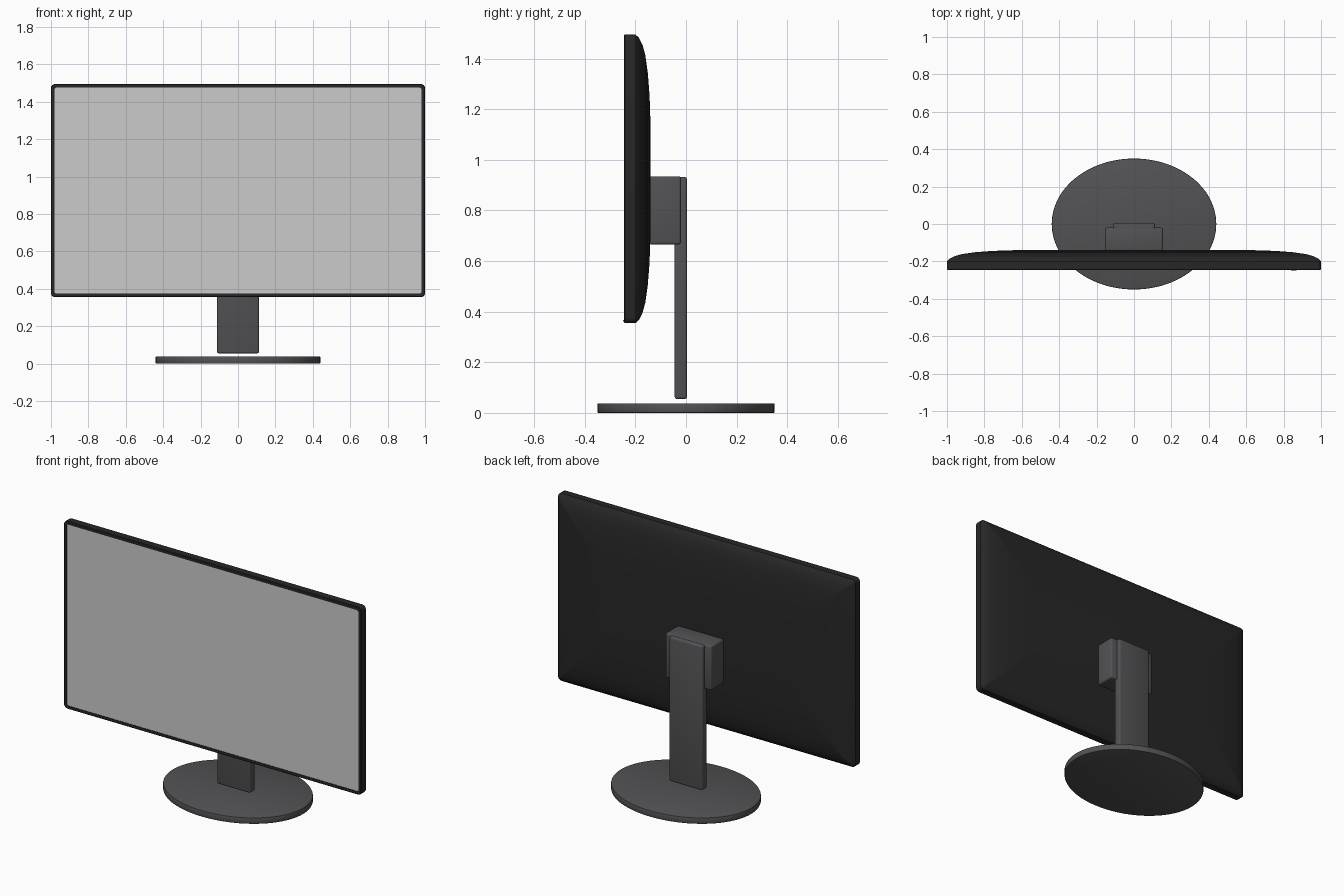
import bpy, bmesh, math

cube = bpy.data.objects.get("Cube")
if cube:
    bpy.data.objects.remove(cube)


def material(name, value):
    m = bpy.data.materials.new(name)
    m.use_nodes = True
    col = (*value, 1)
    m.diffuse_color = col
    b = m.node_tree.nodes["Principled BSDF"]
    b.inputs["Base Color"].default_value = col
    b.inputs["Roughness"].default_value = 0.6
    return m


black = material("black plastic", (0.02, 0.02, 0.02))
grey = material("dark grey plastic", (0.085, 0.083, 0.088))
glass = material("light grey screen", (0.6, 0.6, 0.6))


def finish(name, bm, mats):
    bmesh.ops.recalc_face_normals(bm, faces=bm.faces)
    mesh = bpy.data.meshes.new(name)
    bm.to_mesh(mesh)
    bm.free()
    for m in mats:
        mesh.materials.append(m)
    ob = bpy.data.objects.new(name, mesh)
    bpy.context.collection.objects.link(ob)
    bpy.ops.object.select_all(action="DESELECT")
    ob.select_set(True)
    bpy.context.view_layer.objects.active = ob
    bpy.ops.object.shade_smooth_by_angle(angle=math.radians(35))
    return ob


def rounded_rect(hw, hh, r, steps=5):
    """Outline of a rectangle with rounded corners."""
    pts = []
    for k, (sx, sz) in enumerate(((1, 1), (-1, 1), (-1, -1), (1, -1))):
        for i in range(steps):
            a = math.pi / 2 * (k + i / (steps - 1))
            pts.append((sx * (hw - r) + r * math.cos(a), sz * (hh - r) + r * math.sin(a)))
    return pts


def box(name, x, y, z, mat, bevel):
    """Bevelled box from (min, max) ranges."""
    bm = bmesh.new()
    bmesh.ops.create_cube(bm, size=1)
    for v in bm.verts:
        v.co = [(a + b) / 2 + c * (b - a) for c, (a, b) in zip(v.co, (x, y, z))]
    bmesh.ops.bevel(bm, geom=bm.edges[:], offset=bevel, segments=3, profile=0.5, affect="EDGES")
    return finish(name, bm, [mat])


# Display: rings of (inset, depth) from the recessed screen to the domed back
RINGS = [(0.019, -0.242), (0.019, -0.245), (0.003, -0.245), (0, -0.242), (0, -0.2),
         (0.012, -0.186), (0.04, -0.172), (0.08, -0.161), (0.15, -0.151),
         (0.24, -0.144), (0.36, -0.14)]
bm = bmesh.new()
loops = []
for inset, y in RINGS:
    outline = rounded_rect(1 - inset, 0.57 - inset, max(0.022 - inset * 0.5, 0.008))
    loops.append([bm.verts.new((px, y, 0.925 + pz)) for px, pz in outline])
for a, b in zip(loops, loops[1:]):
    for i in range(len(a)):
        j = (i + 1) % len(a)
        bm.faces.new((a[i], a[j], b[j], b[i]))
bm.faces.new(loops[-1])
bm.faces.new(loops[0]).material_index = 1
finish("display_panel", bm, [black, glass])

# Power button on the lower bezel
box("power_button", (0.84, 0.87), (-0.248, -0.243), (0.361, 0.367), black, 0.001)

# Stand: mount, column and oval foot
box("mount_block", (-0.155, 0.155), (-0.145, -0.02), (0.665, 0.935), grey, 0.01)
box("stand_column", (-0.112, 0.112), (-0.045, 0.004), (0.055, 0.932), grey, 0.009)

bm = bmesh.new()
bmesh.ops.create_cone(bm, cap_ends=True, segments=96, radius1=1, radius2=1, depth=0.038)
for v in bm.verts:
    v.co = (v.co.x * 0.44, v.co.y * 0.35, v.co.z + 0.019)
rim = [e for e in bm.edges if abs(e.verts[0].co.z - e.verts[1].co.z) < 0.001]
bmesh.ops.bevel(bm, geom=rim, offset=0.004, segments=2, profile=0.5, affect="EDGES")
finish("base_foot", bm, [grey])
